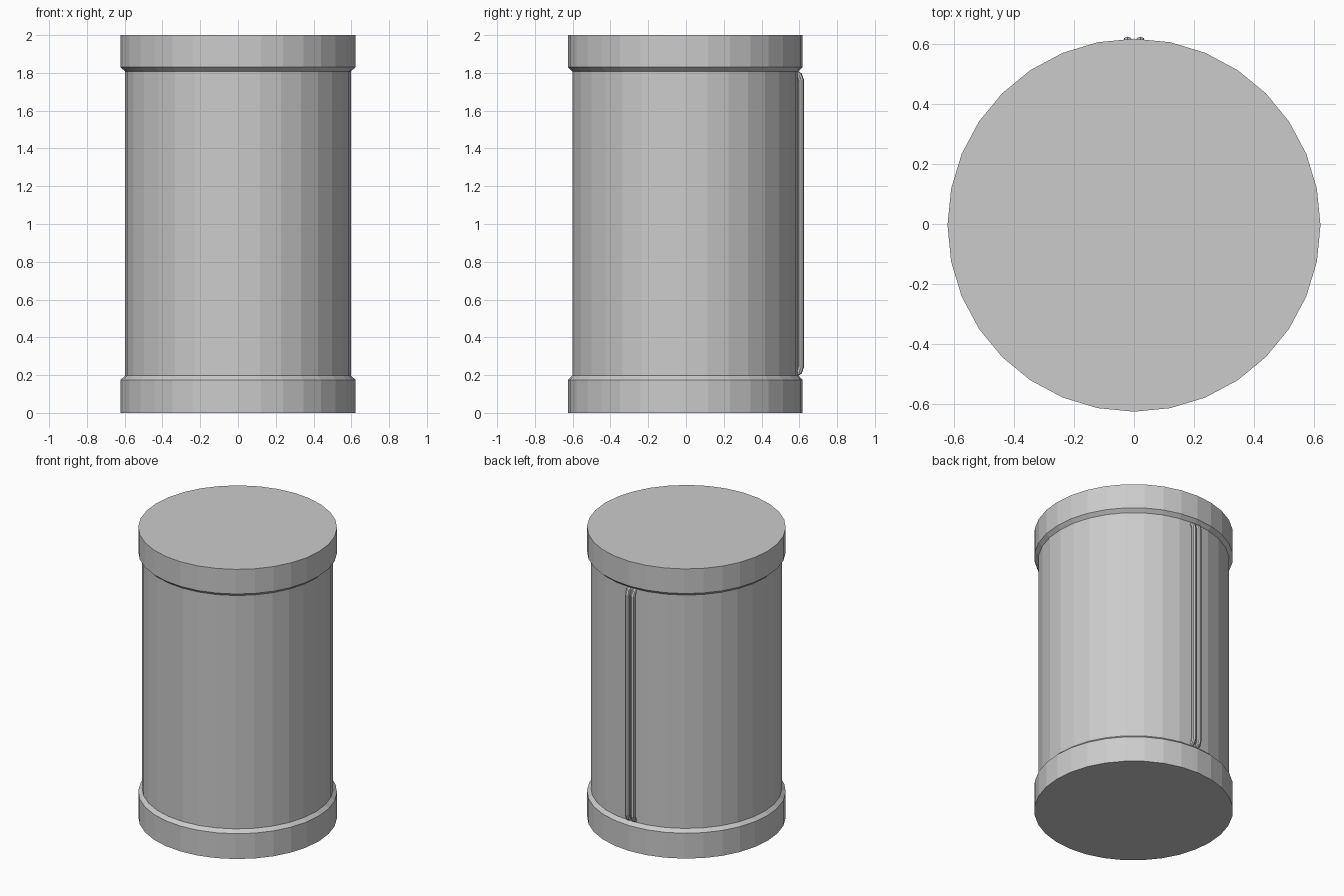
import bpy, bmesh
from math import cos, sin, pi

if "Cube" in bpy.data.objects:
    bpy.data.objects.remove(bpy.data.objects["Cube"])

SIDES = 32
CENTRE_Y = -0.004


def lathe(name, profile):
    """Closed solid of revolution from (radius, z) points, flat faces."""
    bm = bmesh.new()
    rings = [[bm.verts.new((r * cos(2 * pi * i / SIDES),
                            r * sin(2 * pi * i / SIDES) + CENTRE_Y, z))
              for i in range(SIDES)] for r, z in profile]
    for a, b in zip(rings, rings[1:]):
        for i in range(SIDES):
            j = (i + 1) % SIDES
            bm.faces.new((a[i], a[j], b[j], b[i]))
    bm.faces.new(rings[0][::-1])
    bm.faces.new(rings[-1])
    mesh = bpy.data.meshes.new(name)
    bm.to_mesh(mesh)
    bm.free()
    obj = bpy.data.objects.new(name, mesh)
    bpy.context.collection.objects.link(obj)
    return obj


def pipe(name, x, path, radius):
    """Thin eight-sided pipe following (y, z) points."""
    curve = bpy.data.curves.new(name, 'CURVE')
    curve.dimensions = '3D'
    curve.bevel_depth = radius
    curve.bevel_resolution = 2
    curve.use_fill_caps = True
    spline = curve.splines.new('POLY')
    spline.points.add(len(path) - 1)
    for p, (y, z) in zip(spline.points, path):
        p.co = (x, y, z, 1)
    spline.use_smooth = False
    obj = bpy.data.objects.new(name, curve)
    bpy.context.collection.objects.link(obj)
    return obj


# Drum body with bevelled end bands
lathe("drum", [(0.622, 0), (0.622, 0.175), (0.598, 0.197),
               (0.598, 1.808), (0.622, 1.83), (0.622, 2)])

# Pair of pipes up the back, bent into the body at both ends
half = [(0.580, 0.207), (0.600, 0.218), (0.609, 0.245)]
path = half + [(y, 2.005 - z) for y, z in reversed(half)]
for side, x in (("left", -0.021), ("right", 0.021)):
    pipe("back_pipe_" + side, x, path, 0.016)
